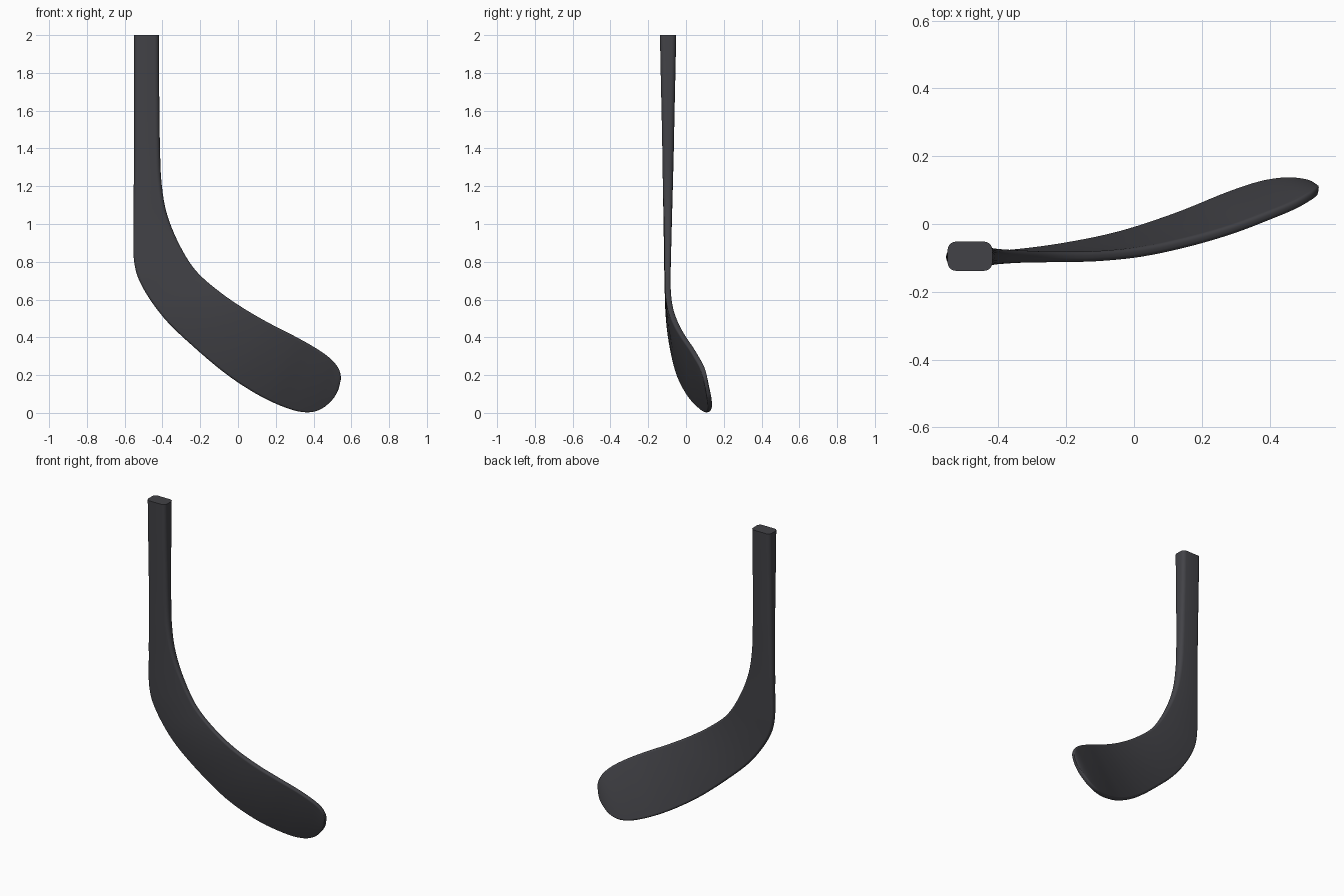
import bpy, bmesh, math
from mathutils import Vector

if "Cube" in bpy.data.objects:
    bpy.data.objects.remove(bpy.data.objects["Cube"])

# Stations from shaft top to blade toe:
# heel edge (x, y, z), inner edge (x, y, z), thickness
STATIONS = [
    (-.55, -.095, 2.0,   -.418, -.095, 2.0,  .086),
    (-.55, -.095, 1.8,   -.418, -.095, 1.8,  .078),
    (-.55, -.095, 1.6,   -.416, -.095, 1.6,  .069),
    (-.55, -.095, 1.4,   -.413, -.095, 1.4,  .061),
    (-.552, -.096, 1.2,  -.405, -.096, 1.22, .053),
    (-.553, -.097, 1.0,  -.378, -.096, 1.06, .044),
    (-.55, -.098, .80,   -.315, -.096, .90,  .036),
    (-.505, -.098, .665, -.225, -.097, .755, .031),
    (-.39, -.092, .50,   -.10, -.095, .643,  .030),
    (-.235, -.073, .35,  .03, -.082, .553,   .030),
    (-.055, -.037, .20,  .165, -.053, .475,  .030),
    (.12, .020, .088,    .29, -.017, .411,   .029),
    (.27, .081, .022,    .40, .024, .350,    .028),
    (.37, .115, .004,    .475, .055, .299,   .027),
    (.445, .127, .025,   .52, .080, .254,    .026),
    (.505, .123, .078,   .54, .094, .215,    .024),
    (.532, .112, .125,   .545, .102, .180,   .019),
]
STEPS, ARC = 6, 5


def spline(rows, steps):
    """Catmull-Rom interpolation through all the station values."""
    out = []
    for i in range(len(rows) - 1):
        p0, p1 = rows[max(i - 1, 0)], rows[i]
        p2, p3 = rows[i + 1], rows[min(i + 2, len(rows) - 1)]
        for s in range(steps):
            t = s / steps
            out.append([.5 * (2*b + (c - a)*t + (2*a - 5*b + 4*c - d)*t*t
                              + (3*b - a - 3*c + d)*t**3)
                        for a, b, c, d in zip(p0, p1, p2, p3)])
    return out + [list(rows[-1])]


def rounded_rect(w, h):
    """Rounded rectangle outline, counter-clockwise."""
    r = min(.024, h * .42, w * .45)
    pts = []
    for k, (sx, sy) in enumerate([(1, 1), (-1, 1), (-1, -1), (1, -1)]):
        for j in range(ARC + 1):
            a = math.pi / 2 * (k + j / ARC)
            pts.append((sx * (w/2 - r) + r * math.cos(a),
                        sy * (h/2 - r) + r * math.sin(a)))
    return pts


# Stick: one loft of shaft and twisted, curved blade
rows = spline(STATIONS, STEPS)
mids = [(Vector(r[:3]) + Vector(r[3:6])) / 2 for r in rows]
bm = bmesh.new()
rings = []
for i, r in enumerate(rows):
    across = Vector(r[3:6]) - Vector(r[:3])
    tangent = mids[min(i + 1, len(mids) - 1)] - mids[max(i - 1, 0)]
    u = across.normalized()
    n = tangent.cross(across).normalized()
    rings.append([bm.verts.new(mids[i] + u * a + n * b)
                  for a, b in rounded_rect(across.length, r[6])])
for a, b in zip(rings, rings[1:]):
    for j in range(len(a)):
        k = (j + 1) % len(a)
        bm.faces.new((a[j], a[k], b[k], b[j]))
bm.faces.new(rings[0])
bm.faces.new(rings[-1])
bmesh.ops.recalc_face_normals(bm, faces=bm.faces)

mesh = bpy.data.meshes.new("stick_blade")
bm.to_mesh(mesh)
bm.free()
stick = bpy.data.objects.new("stick_blade", mesh)
bpy.context.collection.objects.link(stick)

# Dark composite finish
mat = bpy.data.materials.new("dark_grey")
mat.diffuse_color = (.055, .055, .063, 1)
mat.use_nodes = True
mat.node_tree.nodes["Principled BSDF"].inputs["Base Color"].default_value = mat.diffuse_color
mesh.materials.append(mat)
bpy.context.view_layer.objects.active = stick
stick.select_set(True)
bpy.ops.object.shade_smooth_by_angle(angle=math.radians(40))
